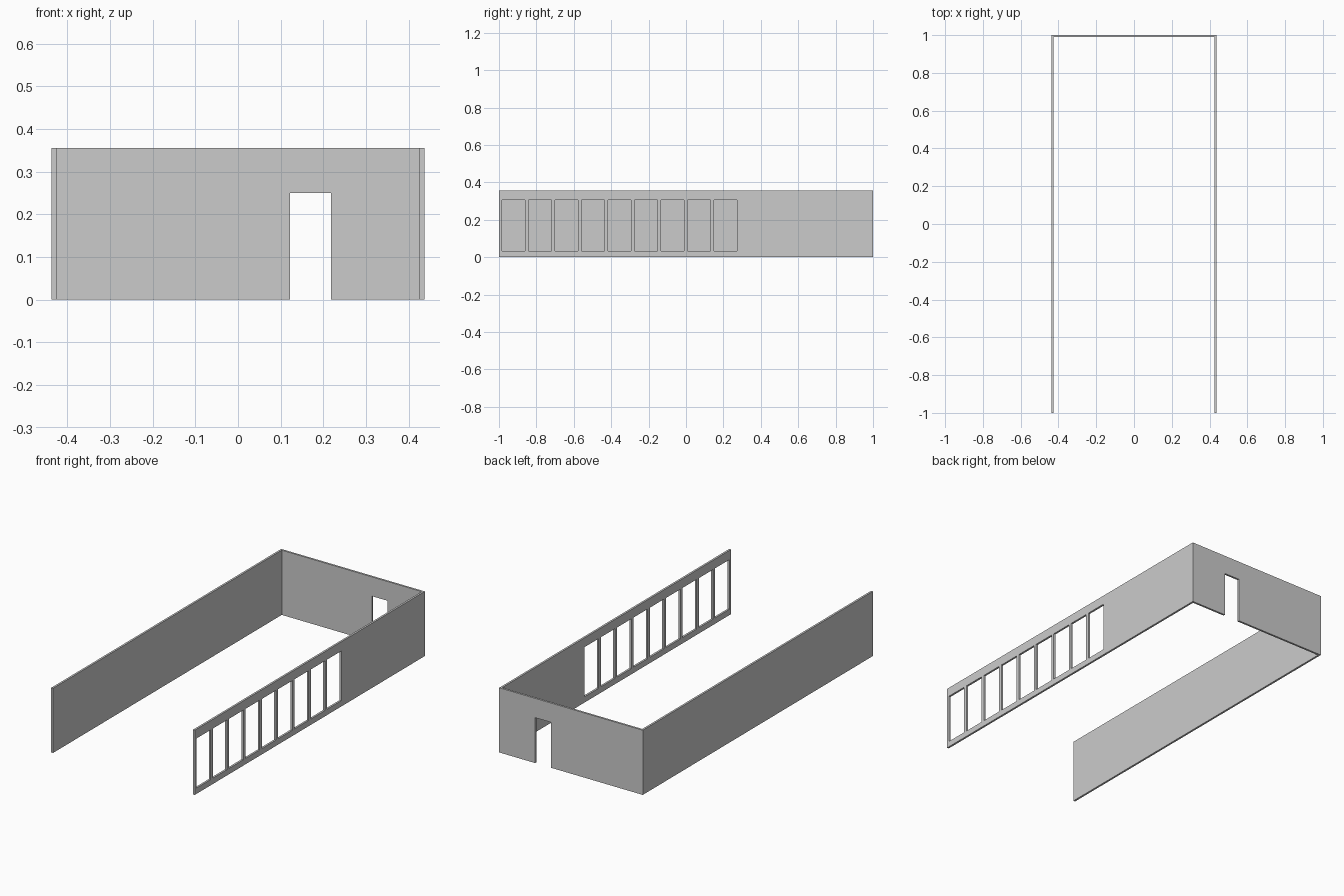
import bpy, bmesh
from mathutils import Vector

if "Cube" in bpy.data.objects:
    bpy.data.objects.remove(bpy.data.objects["Cube"])

W, L, H, T = 0.437, 1.0, 0.356, 0.011   # half width, half length, height, wall thickness


def new_object(name, bm):
    bmesh.ops.recalc_face_normals(bm, faces=bm.faces)
    mesh = bpy.data.meshes.new(name)
    bm.to_mesh(mesh)
    bm.free()
    ob = bpy.data.objects.new(name, mesh)
    bpy.context.collection.objects.link(ob)
    return ob


def add_box(bm, lo, hi):
    lo, hi = Vector(lo), Vector(hi)
    for v in bmesh.ops.create_cube(bm, size=1)["verts"]:
        v.co = (lo + hi) / 2 + v.co * (hi - lo)


def cut(target, name, boxes):
    bm = bmesh.new()
    for lo, hi in boxes:
        add_box(bm, lo, hi)
    cutter = new_object(name, bm)
    cutter.hide_render = True
    mod = target.modifiers.new(name, 'BOOLEAN')
    mod.operation = 'DIFFERENCE'
    mod.solver = 'EXACT'
    mod.object = cutter
    # bake the opening, then drop the helper
    bpy.context.view_layer.objects.active = target
    bpy.ops.object.modifier_apply(modifier=name)
    bpy.data.objects.remove(cutter)


# U-shaped wall plan, open at the front, raised to full height
plan = [(-W, -L), (-W + T, -L), (-W + T, L - T), (W - T, L - T),
        (W - T, -L), (W, -L), (W, L), (-W, L)]
bm = bmesh.new()
base = bm.faces.new([bm.verts.new((x, y, 0)) for x, y in plan])
raised = bmesh.ops.extrude_face_region(bm, geom=[base], use_keep_orig=True)["geom"]
bmesh.ops.translate(bm, vec=(0, 0, H),
                    verts=[g for g in raised if isinstance(g, bmesh.types.BMVert)])
walls = new_object("room_walls", bm)

# Doorway in the back wall
cut(walls, "doorway", [((0.122, L - 0.1, -0.1), (0.218, L + 0.1, 0.25))])

# Row of nine tall windows in the right wall
windows = []
for i in range(9):
    y = -0.985 + i * 0.142
    windows.append(((W - 0.1, y, 0.032), (W + 0.1, y + 0.123, 0.305)))
cut(walls, "windows", windows)
